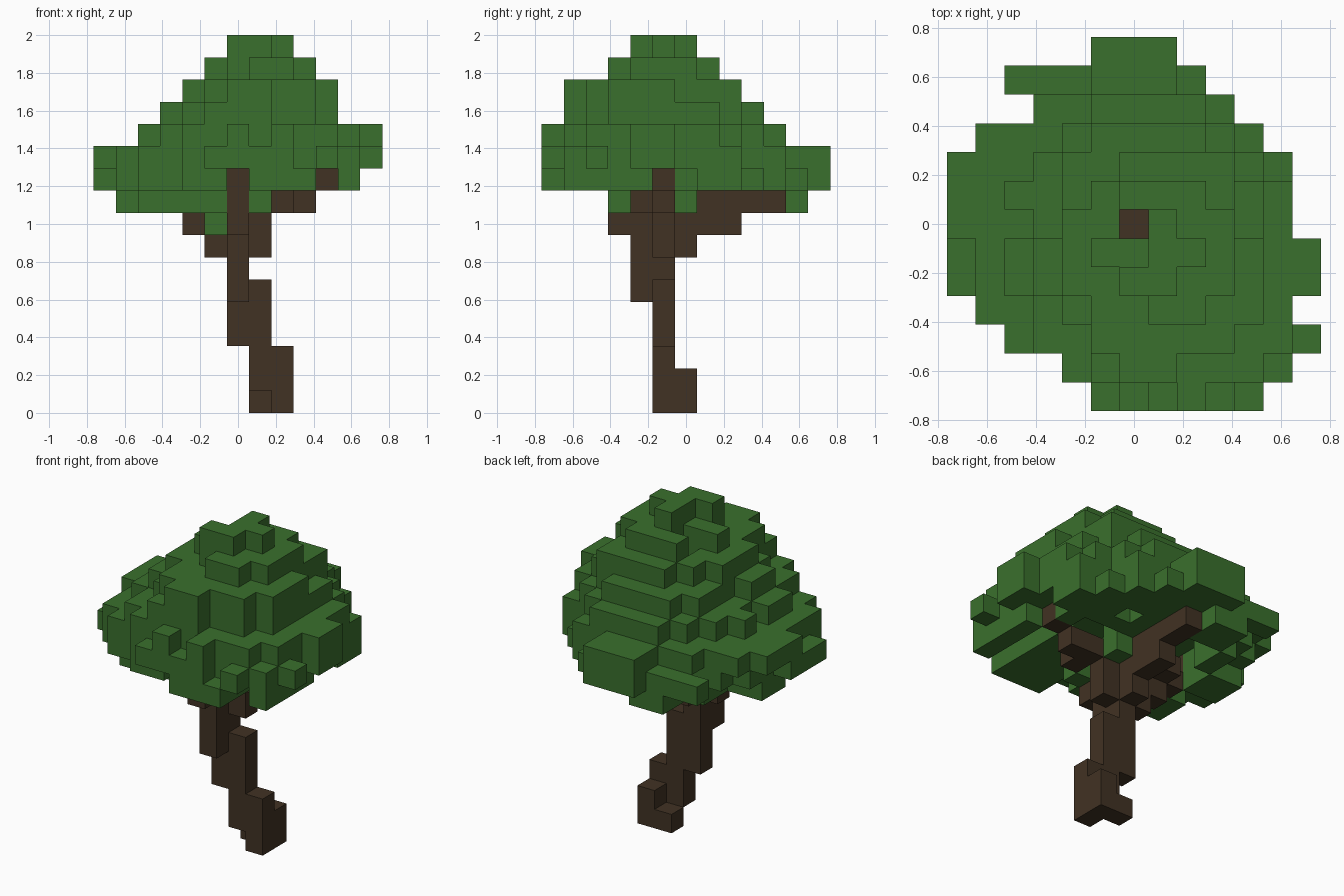
import bpy
import bmesh
import random
from mathutils import Vector

old = bpy.data.objects.get("Cube")
if old:
    bpy.data.objects.remove(old, do_unlink=True)

CELL = 2 / 17
rng = random.Random(4)


def make_material(name, color):
    mat = bpy.data.materials.new(name)
    mat.use_nodes = True
    mat.diffuse_color = color
    mat.node_tree.nodes["Principled BSDF"].inputs["Base Color"].default_value = color
    return mat


def block(xs, ys, zs):
    """Set of grid cells filling inclusive ranges."""
    return {(x, y, z)
            for x in range(xs[0], xs[1] + 1)
            for y in range(ys[0], ys[1] + 1)
            for z in range(zs[0], zs[1] + 1)}


def build(name, cells, filled, mat):
    """Skin the cells, leaving out every face hidden by a neighbour."""
    bm = bmesh.new()
    corners = {}

    def corner(p):
        key = tuple(round(c * 2) for c in p)
        if key not in corners:
            corners[key] = bm.verts.new(p * CELL)
        return corners[key]

    for cell in sorted(cells):
        centre = Vector(cell) + Vector((0, 0, 0.5))
        for axis in range(3):
            for sign in (-1, 1):
                n = Vector((0, 0, 0))
                n[axis] = sign
                if tuple(int(a + b) for a, b in zip(cell, n)) in filled:
                    continue
                u = Vector((0, 0, 0))
                u[(axis + 1) % 3] = 0.5
                v = n.cross(u)
                mid = centre + n * 0.5
                bm.faces.new([corner(mid + p) for p in (u + v, v - u, -u - v, u - v)])
    bm.normal_update()
    mesh = bpy.data.meshes.new(name)
    bm.to_mesh(mesh)
    bm.free()
    mesh.materials.append(mat)
    obj = bpy.data.objects.new(name, mesh)
    bpy.context.collection.objects.link(obj)
    return obj


# Crooked trunk, from the foot upwards
trunk = block((2, 2), (-1, 0), (0, 1)) | {(2, -1, 2), (1, 0, 0)}
trunk |= block((1, 1), (-1, -1), (1, 5)) | block((0, 0), (-1, -1), (3, 5))
trunk |= block((0, 0), (-2, -2), (5, 7)) | block((0, 0), (-1, -1), (6, 9))

# Branches towards each side, and the heartwood inside the crown
branches = block((0, 0), (-3, -3), (8, 10)) | {(0, -2, 8)}
branches |= block((1, 1), (-1, -1), (7, 8)) | block((2, 3), (-1, -1), (9, 9))
branches |= {(2, -2, 9), (4, -1, 10)}
branches |= {(0, 0, 7)} | block((0, 0), (0, 2), (8, 8)) | block((0, 0), (1, 4), (9, 9))
branches |= {(-1, -1, 7), (-1, -1, 8), (-2, -1, 8), (-3, -1, 9), (-2, 0, 9), (-4, -1, 10)}
branches |= block((0, 0), (0, 0), (9, 13))
wood = trunk | branches

# Crown outline in plan: x range of each row, from front to back
rows = [(-1, 4), (-2, 5), (-4, 6), (-5, 5), (-6, 6), (-6, 6), (-6, 5),
        (-6, 5), (-6, 5), (-5, 4), (-3, 3), (-4, 2), (-1, 1)]
# Upper tiers: height, x range, y range
tiers = [(12, -4, 6, -6, 4), (13, -3, 4, -5, 3), (14, -2, 4, -5, 2), (15, -1, 3, -3, 1)]

leaves = set()
for y, (first, last) in enumerate(rows, -6):
    for x in range(first, last + 1):
        rim = x in (first, last) or abs(y) == 6
        top = 11
        limit = 1 + rng.uniform(-0.25, 0.15)
        for z, x0, x1, y0, y1 in tiers:
            dx = (x - (x0 + x1) / 2) / ((x1 - x0 + 1) / 2)
            dy = (y - (y0 + y1) / 2) / ((y1 - y0 + 1) / 2)
            inside = x0 <= x <= x1 and y0 <= y <= y1
            if inside and dx * dx + dy * dy < limit:
                top = z
        bottom = 10
        if rim and rng.random() < 0.3:
            bottom = 11
        elif rim and top == 11 and rng.random() < 0.3:
            top = 10
        elif x * x + y * y < 12 and rng.random() < 0.5:
            bottom = 11
        leaves |= block((x, x), (y, y), (bottom, top))

# Peak tufts
leaves |= block((0, 1), (-2, -2), (15, 16)) | block((1, 2), (-1, -1), (15, 16))
leaves |= block((1, 1), (0, 0), (15, 16))
# Low back ledge and hanging tufts
leaves -= block((-4, -2), (5, 5), (11, 16))
leaves |= block((-4, -1), (5, 5), (10, 10))
leaves |= block((-5, -4), (0, 1), (9, 9)) | block((-4, -3), (-3, -2), (9, 9))
leaves |= block((-2, -1), (-3, -2), (9, 9)) | block((-2, -1), (4, 5), (9, 9))
leaves |= block((-3, -3), (2, 3), (9, 9)) | {(1, -3, 9), (1, 0, 9), (-1, -2, 8)}
# Gaps that leave branch tips and heartwood bare
leaves -= block((0, 0), (-6, -4), (10, 10)) | block((4, 4), (-6, -2), (10, 10))
leaves -= block((5, 6), (-1, -1), (10, 10)) | block((6, 6), (-6, 6), (10, 10))
leaves -= block((0, 0), (0, 0), (14, 16))
leaves -= wood

filled = wood | leaves
bark = make_material("bark brown", (0.053, 0.032, 0.017, 1))
green = make_material("leaf green", (0.042, 0.162, 0.026, 1))
build("trunk", trunk, filled, bark)
build("branches", branches - trunk, filled, bark)
build("leaf_crown", leaves, filled, green)
